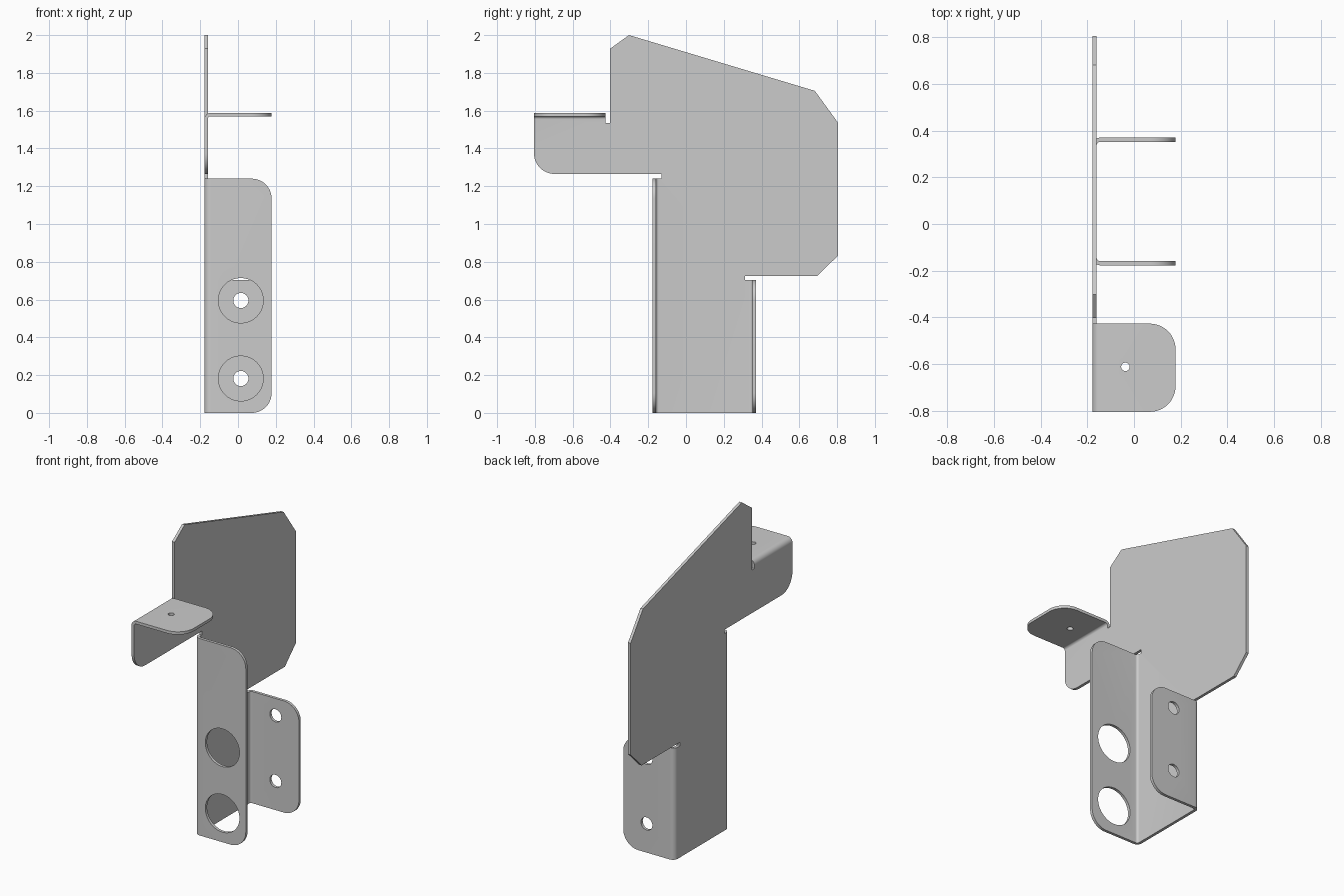
import bpy, bmesh
from math import sin, cos, pi

if "Cube" in bpy.data.objects:
    bpy.data.objects.remove(bpy.data.objects["Cube"])

T = 0.018            # sheet thickness
R = 0.024            # bend radius at mid-sheet
X0, X1 = -0.169, 0.178   # web mid-plane, free edge of flanges
bm = bmesh.new()


def arc(cx, cy, r, a0, a1, n):
    return [(cx + r * cos(a0 + (a1 - a0) * i / n),
             cy + r * sin(a0 + (a1 - a0) * i / n)) for i in range(n + 1)]


def fill(loops, place):
    """Fill an outline with holes, placed in space by place(a, b)."""
    edges = []
    for pts in loops:
        vs = [bm.verts.new(place(*p)) for p in pts]
        edges += [bm.edges.new((vs[i - 1], vs[i])) for i in range(len(vs))]
    bmesh.ops.triangle_fill(bm, edges=edges, use_beauty=True, use_dissolve=False)


def flange(place, v0, v1, r, holes):
    """Bent strip plus flat plate with rounded free corners and round holes.
    place(x, s, v): s is the distance back from the flange plane."""
    n = 8
    rows = []
    for i in range(n + 1):
        a = pi / 2 * i / n
        x, s = X0 + R * (1 - cos(a)), R * (1 - sin(a))
        rows.append([bm.verts.new(place(x, s, v)) for v in (v0, v1)])
    for p, q in zip(rows, rows[1:]):
        bm.faces.new((p[0], p[1], q[1], q[0]))
    outline = ([(X0 + R, v0)]
               + arc(X1 - r, v0 + r, r, -pi / 2, 0, 12)
               + arc(X1 - r, v1 - r, r, 0, pi / 2, 12)
               + [(X0 + R, v1)])
    rings = [arc(hx, hv, hr, 0, 2 * pi, 40)[:-1] for hx, hv, hr in holes]
    fill([outline] + rings, lambda x, v: place(x, 0, v))


YF, YB, ZT = -0.168, 0.361, 1.579   # flange mid-planes

# Upright web with bend reliefs
web = [(YF + R, 0), (YB - R, 0), (YB - R, 0.703), (0.312, 0.703), (0.312, 0.725),
       (0.695, 0.725), (0.805, 0.833), (0.805, 1.536), (0.682, 1.705),
       (-0.302, 2.0), (-0.402, 1.928), (-0.402, 1.536), (-0.427, 1.536),
       (-0.427, ZT - R), (-0.805, ZT - R)]
web += arc(-0.695, 1.375, 0.11, pi, 1.5 * pi, 12)
web += [(-0.13, 1.265), (-0.13, 1.24), (YF + R, 1.24)]
fill([web], lambda y, z: (X0, y, z))

# Front flange, back flange, top tab
flange(lambda x, s, v: (x, YF + s, v), 0, 1.24, 0.105,
       [(0.015, z, 0.119) for z in (0.182, 0.595)])
flange(lambda x, s, v: (x, YB - s, v), 0, 0.703, 0.105,
       [(0.015, z, 0.04) for z in (0.182, 0.595)])
flange(lambda x, s, v: (x, v, ZT - s), -0.805, -0.427, 0.11,
       [(-0.037, -0.612, 0.018)])

# Weld the sheet and thicken it
bmesh.ops.remove_doubles(bm, verts=bm.verts[:], dist=1e-4)
bmesh.ops.recalc_face_normals(bm, faces=bm.faces[:])
mesh = bpy.data.meshes.new("sheet_metal_bracket")
bm.to_mesh(mesh)
bm.free()
obj = bpy.data.objects.new("sheet_metal_bracket", mesh)
bpy.context.collection.objects.link(obj)
bpy.context.view_layer.objects.active = obj
obj.select_set(True)
mod = obj.modifiers.new("thickness", 'SOLIDIFY')
mod.thickness = T
mod.offset = 0
mod.use_even_offset = True
bpy.ops.object.modifier_apply(modifier=mod.name)
bpy.ops.object.shade_smooth_by_angle(angle=pi / 6)
